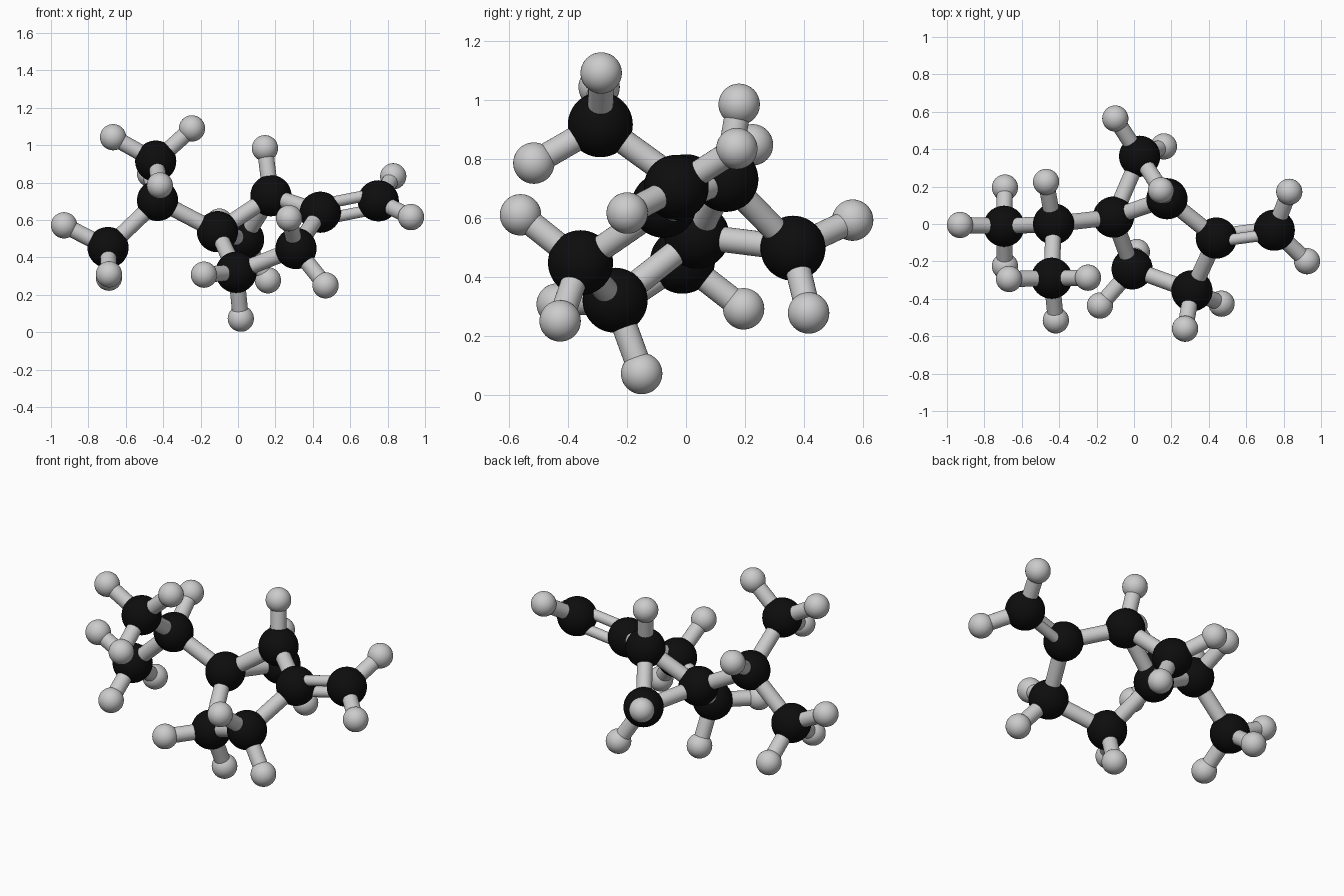
import bpy
from itertools import combinations
from mathutils import Vector as V

if "Cube" in bpy.data.objects:
    bpy.data.objects.remove(bpy.data.objects["Cube"])

R_CARBON, R_HYDROGEN, R_BOND, R_DOUBLE = 0.11, 0.07, 0.043, 0.03

# each carbon: position, then the hydrogens attached to it
ATOMS = {
    "branch": ((-.43, 0, .705), [(-.47, .225, .847)]),
    "methyl_upper": ((-.44, -.29, .915), [(-.668, -.294, 1.043), (-.246, -.287, 1.09), (-.418, -.515, .785)]),
    "methyl_lower": ((-.695, -.012, .453), [(-.93, -.005, .572), (-.69, .195, .292), (-.69, -.225, .31)]),
    "ring_hub": ((-.11, .037, .538), []),
    "ring_bridge": ((.176, .135, .73), [(.144, .18, .984)]),
    "ring_tip": ((.03, .362, .497), [(-.10, .564, .592), (.16, .415, .278)]),
    "ring_double": ((.44, -.075, .642), []),
    "ring_front": ((.31, -.357, .448), [(.273, -.56, .61), (.468, -.426, .251)]),
    "ring_low": ((-.01, -.24, .321), [(-.182, -.436, .308), (.015, -.15, .073)]),
    "end": ((.75, -.033, .703), [(.83, .172, .834), (.925, -.199, .616)]),
}

black = bpy.data.materials.new("black")
black.diffuse_color = (0.004, 0.004, 0.004, 1)
black.use_nodes = True
black.node_tree.nodes["Principled BSDF"].inputs["Base Color"].default_value = black.diffuse_color


def ball(name, pos, radius, mat=None):
    bpy.ops.mesh.primitive_uv_sphere_add(segments=40, ring_count=24, radius=radius, location=pos)
    ob = bpy.context.object
    ob.name = name
    bpy.ops.object.shade_smooth()
    if mat:
        ob.data.materials.append(mat)


def rod(name, a, b, radius):
    a, b = V(a), V(b)
    bpy.ops.mesh.primitive_cylinder_add(vertices=28, radius=radius, depth=(b - a).length, location=(a + b) / 2)
    ob = bpy.context.object
    ob.name = name
    ob.rotation_euler = (b - a).to_track_quat('Z', 'Y').to_euler()
    bpy.ops.object.shade_smooth_by_angle()


# carbon balls with their hydrogens
for name, (pos, hydrogens) in ATOMS.items():
    ball(name + "_carbon", pos, R_CARBON, black)
    for i, h in enumerate(hydrogens, 1):
        ball(f"{name}_hydrogen_{i}", h, R_HYDROGEN)
        rod(f"{name}_hydrogen_bond_{i}", pos, h, R_BOND)

# carbon to carbon bonds join close neighbours
for (na, (a, _)), (nb, (b, _)) in combinations(ATOMS.items(), 2):
    a, b = V(a), V(b)
    if (b - a).length > 0.42:
        continue
    if {na, nb} == {"ring_double", "end"}:
        # double bond: two thinner parallel rods
        side = V((-.17, -.45, .88)).normalized() * 0.045
        for s in (-1, 1):
            rod("double_bond", a + side * s, b + side * s, R_DOUBLE)
    else:
        rod(f"bond_{na}_{nb}", a, b, R_BOND)
